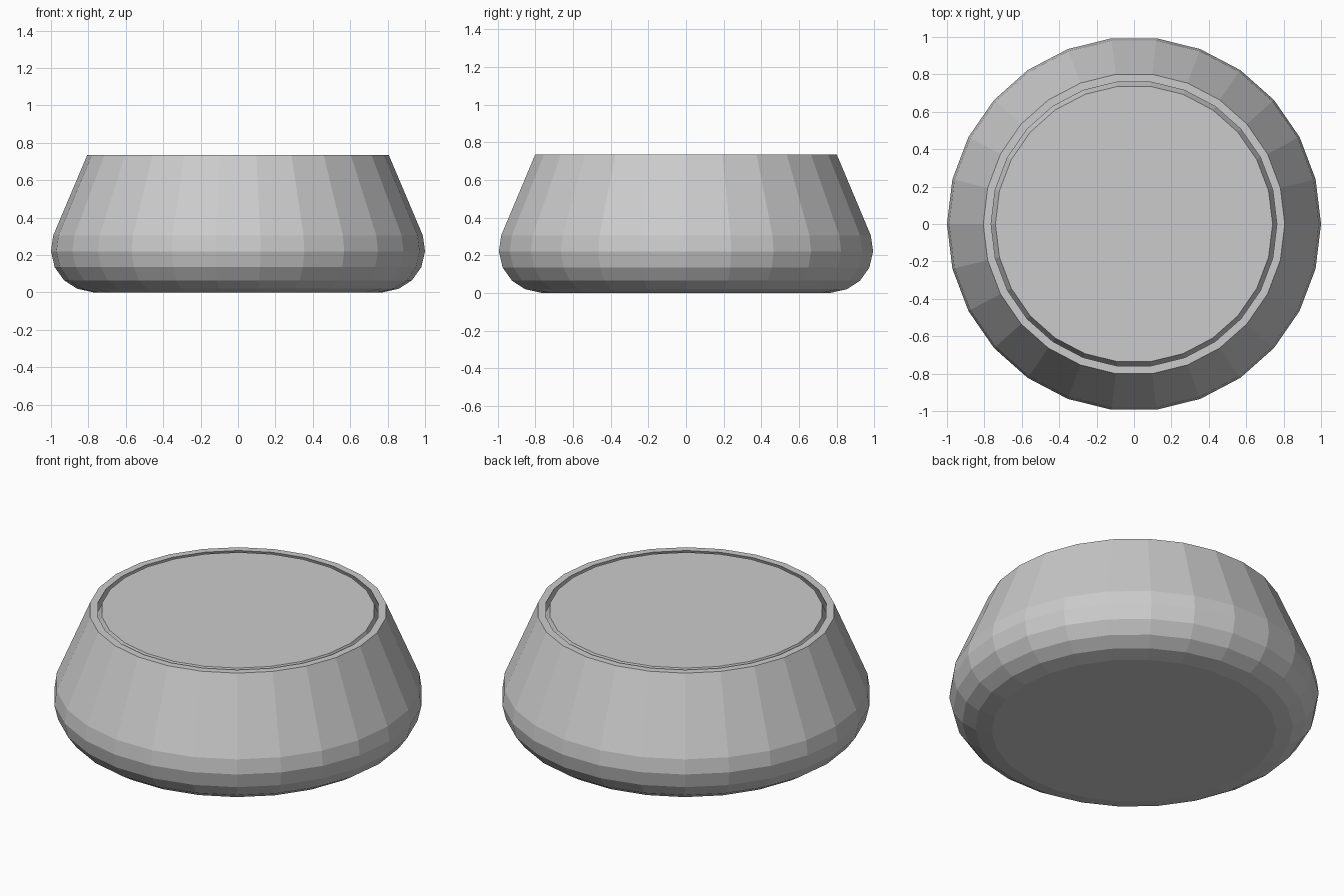
import bpy, bmesh
from math import cos, sin, pi

if "Cube" in bpy.data.objects:
    bpy.data.objects.remove(bpy.data.objects["Cube"])

SIDES = 26


def lathe(name, profile):
    """Spin an (r, z) profile, listed bottom centre to top centre, about z."""
    bm = bmesh.new()
    rings = [[bm.verts.new((r * cos(2 * pi * i / SIDES), r * sin(2 * pi * i / SIDES), z))
              for i in range(SIDES)] for r, z in profile]
    for lower, upper in zip(rings, rings[1:]):
        for i in range(SIDES):
            j = (i + 1) % SIDES
            bm.faces.new((lower[i], lower[j], upper[j], upper[i]))
    # flat caps close both ends
    bm.faces.new(rings[0][::-1])
    bm.faces.new(rings[-1])
    bmesh.ops.recalc_face_normals(bm, faces=bm.faces)
    mesh = bpy.data.meshes.new(name)
    bm.to_mesh(mesh)
    bm.free()
    obj = bpy.data.objects.new(name, mesh)
    bpy.context.collection.objects.link(obj)
    return obj


# Rounded base, tapering wall, flat rim, then a narrow slanted groove
# running down between the rim and the raised central top
lathe("bowl_body", [
    (0.77, 0.0), (0.86, 0.02), (0.93, 0.065), (0.98, 0.135),
    (1.0, 0.22), (0.988, 0.305), (0.806, 0.735),
    (0.764, 0.735), (0.848, 0.535),
    (0.825, 0.535), (0.741, 0.735),
])
